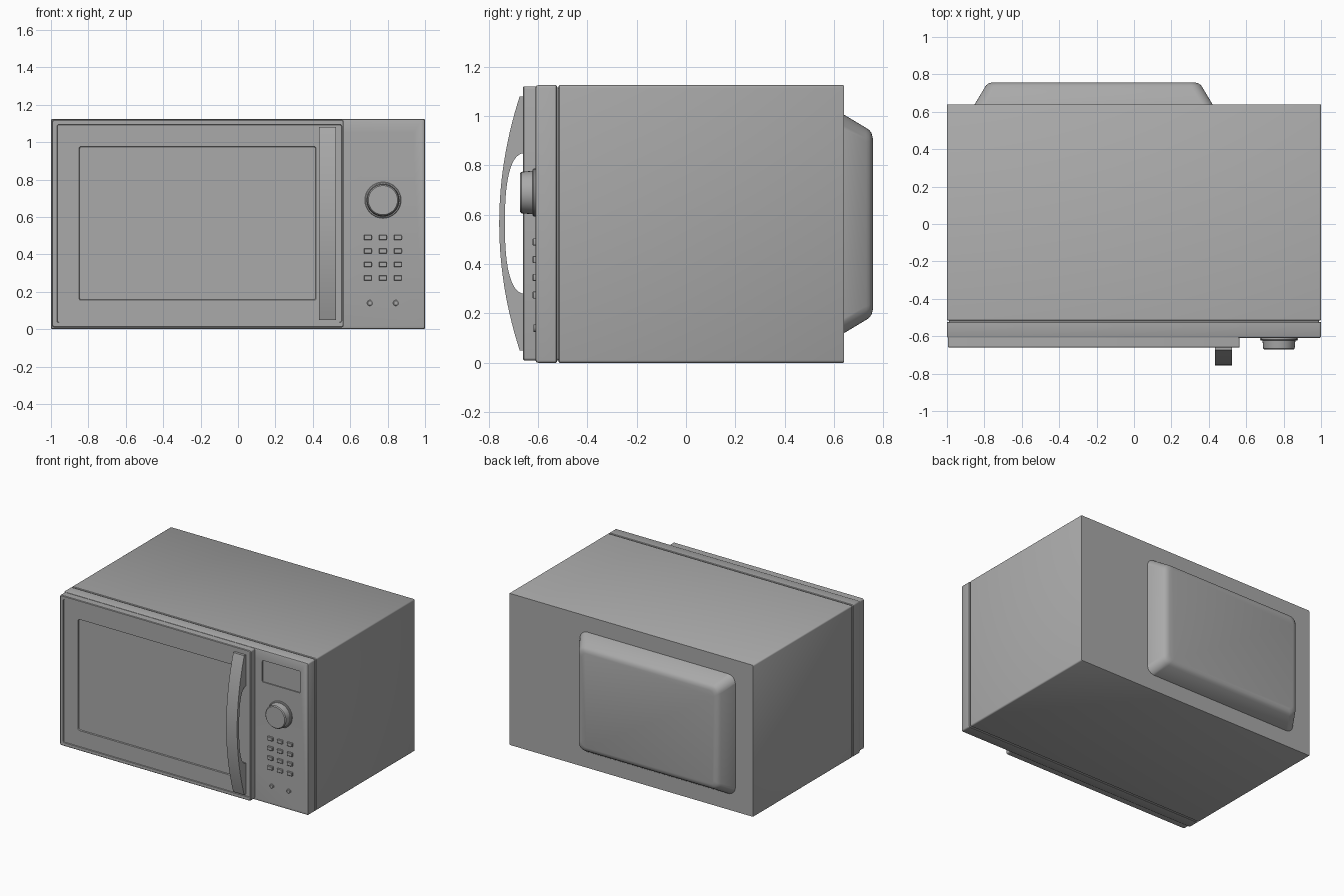
import bpy, bmesh
from math import cos, sin, pi, radians

old = bpy.data.objects.get("Cube")
if old:
    bpy.data.objects.remove(old, do_unlink=True)

GREY = (0.4, 0.4, 0.4, 1.0)
grey = bpy.data.materials.new("plain_grey")
grey.use_nodes = True
grey.diffuse_color = GREY
grey.node_tree.nodes["Principled BSDF"].inputs["Base Color"].default_value = GREY


def finish(name, bm):
    """Turn a bmesh into a shaded object."""
    bmesh.ops.remove_doubles(bm, verts=bm.verts, dist=0.00001)
    bmesh.ops.recalc_face_normals(bm, faces=bm.faces)
    mesh = bpy.data.meshes.new(name)
    bm.to_mesh(mesh)
    bm.free()
    mesh.materials.append(grey)
    obj = bpy.data.objects.new(name, mesh)
    bpy.context.collection.objects.link(obj)
    smooth(obj)
    return obj


def smooth(obj):
    bpy.ops.object.select_all(action='DESELECT')
    obj.select_set(True)
    bpy.context.view_layer.objects.active = obj
    bpy.ops.object.shade_smooth_by_angle(angle=radians(32))


def outline(x0, x1, z0, z1, r, n):
    """Rounded rectangle in the xz plane."""
    corners = [(x1 - r, z1 - r), (x0 + r, z1 - r), (x0 + r, z0 + r), (x1 - r, z0 + r)]
    return [(cx + r * cos((k + i / n) * pi / 2), cz + r * sin((k + i / n) * pi / 2))
            for k, (cx, cz) in enumerate(corners) for i in range(n + 1)]


def loft(name, rings, n=3):
    """Skin rounded rectangles (x0, x1, z0, z1, radius, y), capped at both ends."""
    bm = bmesh.new()
    loops = [[bm.verts.new((x, ring[5], z)) for x, z in outline(*ring[:5], n)]
             for ring in rings]
    for a, b in zip(loops, loops[1:]):
        for i in range(len(a)):
            j = (i + 1) % len(a)
            bm.faces.new((a[i], a[j], b[j], b[i]))
    bm.faces.new(loops[0])
    bm.faces.new(loops[-1])
    return finish(name, bm)


def inset(rect, d, y, r=0.01):
    x0, x1, z0, z1 = rect
    return (x0 + d, x1 - d, z0 + d, z1 - d, r, y)


def disc(x, z, r, y):
    return (x - r, x + r, z - r, z + r, r, y)


# Main casing, with a thin seam before the front frame
shell = (-1, 1, 0, 1.125)
loft("casing", [inset(shell, 0.002, 0.64), inset(shell, 0, 0.636),
                inset(shell, 0, -0.512), inset(shell, 0.004, -0.516)])
loft("seam_core", [inset(shell, 0.01, -0.5), inset(shell, 0.01, -0.54)])

# Front frame with the sunken display
frame = loft("front_frame", [inset(shell, 0.003, -0.523), inset(shell, 0, -0.527),
                             inset(shell, 0, -0.6), inset(shell, 0.003, -0.607),
                             inset(shell, 0.01, -0.61)])
display = (0.625, 0.94, 0.89, 1.05)
cutter = loft("display_cutter", [inset(display, 0, -0.65), inset(display, 0, -0.602)])
cutter.hide_render = True
cut = frame.modifiers.new("display", 'BOOLEAN')
cut.object = cutter
cut.solver = 'EXACT'
bpy.context.view_layer.objects.active = frame
bpy.ops.object.modifier_apply(modifier=cut.name)
bpy.data.objects.remove(cutter, do_unlink=True)
smooth(frame)

# Door: rim, sunken panel and sunken window
door = (-0.995, 0.565, 0.01, 1.12)
panel = (-0.968, 0.555, 0.035, 1.095)
window = (-0.85, 0.417, 0.155, 0.977)
loft("door", [inset(door, 0, -0.605), inset(door, 0, -0.657),
              inset(door, 0.004, -0.661), inset(panel, 0, -0.661),
              inset(panel, 0.002, -0.655), inset(window, 0, -0.655),
              inset(window, 0.003, -0.647)])

# Bowed door handle: side profile extruded across its width
STEPS = 28
MID, HALF, HOLE = 0.565, 0.515, 0.285
ts = [-1 + 2 * i / STEPS for i in range(STEPS + 1)]
outer = [(-0.757 + 0.083 * t * t, MID + HALF * t) for t in ts]
inner = [(-0.65 - 0.084 * (1 - abs(sin(t * pi / 2)) ** 2.5) ** 0.4,
          MID + HOLE * sin(t * pi / 2)) for t in ts]
profile = outer + [(-0.65, MID + HALF)] + inner[::-1] + [(-0.65, MID - HALF)]
bm = bmesh.new()
face = bm.faces.new([bm.verts.new((0.433, y, z)) for y, z in profile])
grown = bmesh.ops.extrude_face_region(bm, geom=[face])
bmesh.ops.translate(bm, vec=(0.09, 0, 0),
                    verts=[v for v in grown["geom"] if isinstance(v, bmesh.types.BMVert)])
finish("door_handle", bm)

# Control knob on a low flange
KX, KZ = 0.775, 0.69
loft("knob", [disc(KX, KZ, 0.097, -0.6), disc(KX, KZ, 0.097, -0.617),
              disc(KX, KZ, 0.094, -0.621), disc(KX, KZ, 0.088, -0.622),
              disc(KX, KZ, 0.084, -0.666), disc(KX, KZ, 0.078, -0.672)], 8)

# Keypad
for row in range(4):
    for col in range(3):
        x, z = 0.695 + 0.08 * col, 0.49 - 0.072 * row
        key = (x - 0.022, x + 0.022, z - 0.014, z + 0.014)
        loft(f"key_{row + 1}_{col + 1}",
             [inset(key, 0, -0.6, 0.004), inset(key, 0, -0.619, 0.004),
              inset(key, 0.003, -0.622, 0.004)])

# Two small round buttons
for side, x in (("right", 0.706), ("left", 0.845)):
    loft(f"round_button_{side}", [disc(x, 0.14, 0.016, -0.6), disc(x, 0.14, 0.016, -0.616),
                                  disc(x, 0.14, 0.012, -0.619)], 4)

# Soft-edged bulge on the back
bulge = (-0.852, 0.42, 0.12, 1.006)
loft("back_bulge", [inset(bulge, 0, 0.63, 0.06), inset(bulge, 0, 0.64, 0.06),
                    inset(bulge, 0.054, 0.73, 0.055), inset(bulge, 0.062, 0.742, 0.05),
                    inset(bulge, 0.075, 0.752, 0.045), inset(bulge, 0.095, 0.757, 0.04)], 6)
